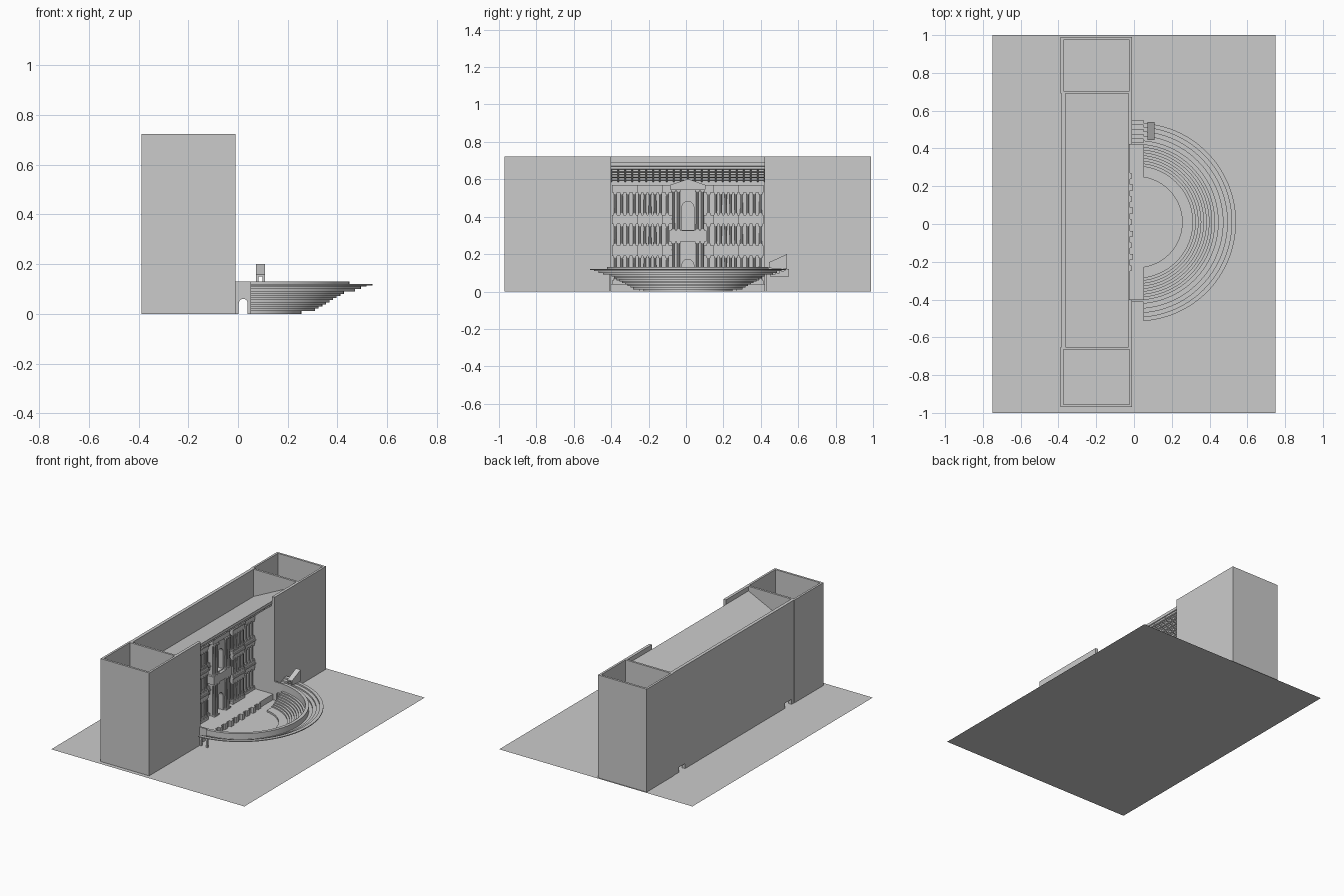
import bpy, bmesh, math
from mathutils import Vector

if "Cube" in bpy.data.objects:
    bpy.data.objects.remove(bpy.data.objects["Cube"])

CY = 0.01  # axis of symmetry of the theatre


def finish(bm, name):
    me = bpy.data.meshes.new(name)
    bm.to_mesh(me)
    bm.free()
    ob = bpy.data.objects.new(name, me)
    bpy.context.collection.objects.link(ob)
    return ob


def add_box(bm, x0, x1, y0, y1, z0, z1):
    vs = bmesh.ops.create_cube(bm, size=1)['verts']
    for v in vs:
        v.co = Vector(((x0 + x1) / 2 + v.co.x * (x1 - x0),
                       (y0 + y1) / 2 + v.co.y * (y1 - y0),
                       (z0 + z1) / 2 + v.co.z * (z1 - z0)))


def boxes(name, items):
    bm = bmesh.new()
    for b in items:
        add_box(bm, *b)
    return finish(bm, name)


def add_prism(bm, pts, vec):
    f = bm.faces.new([bm.verts.new(p) for p in pts])
    r = bmesh.ops.extrude_face_region(bm, geom=[f])
    bmesh.ops.translate(bm, vec=vec, verts=[g for g in r['geom'] if isinstance(g, bmesh.types.BMVert)])
    bmesh.ops.recalc_face_normals(bm, faces=bm.faces)


def add_column(bm, x, y, z0, z1, r=0.007):
    # plinth, shaft, capital
    add_box(bm, x - r * 1.4, x + r * 1.4, y - r * 1.4, y + r * 1.4, z0, z0 + 0.01)
    add_box(bm, x - r * 1.4, x + r * 1.4, y - r * 1.4, y + r * 1.4, z1 - 0.012, z1)
    vs = bmesh.ops.create_cone(bm, segments=10, radius1=r, radius2=r * 0.88, depth=z1 - z0 - 0.02)['verts']
    bmesh.ops.translate(bm, verts=vs, vec=(x, y, (z0 + z1) / 2))


# ground sheet
bm = bmesh.new()
bm.faces.new([bm.verts.new(p) for p in ((-.75, -1, 0), (.75, -1, 0), (.75, 1, 0), (-.75, 1, 0))])
finish(bm, "ground")

# open-topped side towers
H = 0.722
for name, y0, y1 in (("tower_south", -.97, -.65), ("tower_north", .69, .99)):
    t = .015
    boxes(name, [(-.388, -.388 + t, y0, y1, 0, H), (-.01 - t, -.01, y0, y1, 0, H),
                 (-.388 + t, -.01 - t, y0, y0 + t, 0, H), (-.388 + t, -.01 - t, y1 - t, y1, 0, H)])

# back wall with two small doorways
boxes("back_wall", [(-.385, -.362, -.65, .69, .035, H), (-.385, -.362, -.65, -.62, 0, .035),
                    (-.385, -.362, -.55, .56, 0, .035), (-.385, -.362, .63, .69, 0, .035)])

# front wing walls and their returns beside the stage
boxes("wing_walls", [(-.03, -.01, -.65, -.4, 0, H), (-.03, -.01, .42, .69, 0, H),
                     (-.2, -.03, -.415, -.4, 0, .575), (-.2, -.03, .42, .435, 0, .575)])
bm = bmesh.new()
for y in (-.415, .42):
    add_prism(bm, [(-.2, y, .575), (-.03, y, .575), (-.03, y, .67), (-.2, y, .588)], (0, .015, 0))
finish(bm, "return_wall_tops")

# roof sloping down to the back, coffered underneath
SL = .48
def roof_z(x):
    return .67 + (x + .03) * SL
bm = bmesh.new()
a, b = -.362, -.03
add_prism(bm, [(a, -.65, roof_z(a)), (b, -.65, roof_z(b)), (b, -.65, roof_z(b) + .02), (a, -.65, roof_z(a) + .02)],
          (0, 1.34, 0))
finish(bm, "roof")
bm = bmesh.new()
def rib(xa, xb, y0, y1, d=.012):
    add_prism(bm, [(xa, y0, roof_z(xa)), (xb, y0, roof_z(xb)), (xb, y0, roof_z(xb) - d), (xa, y0, roof_z(xa) - d)],
              (0, y1 - y0, 0))
for i in range(23):
    y = -.4 + .82 * i / 22
    rib(-.19, -.035, y - .004, y + .004)
for i in range(6):
    x = -.19 + .03 * i
    rib(x - .004, x + .004, -.4, .42)
finish(bm, "ceiling_coffers")

# stage platform with niched front
N = 17
items = [(-.2, -.03, -.4, .42, 0, .04), (-.03, -.022, -.4, .42, 0, .04)]
for i in range(N):
    if i % 2 == 0:
        y = -.25 + .52 * i / N
        items.append((-.022, -.006 if i % 4 else -.012, y, y + .52 / N, 0, .04))
boxes("stage", items)

# stage back wall
boxes("scene_wall", [(-.2, -.18, -.4, .42, 0, .585)])

# three storeys of columns and broken entablatures
tiers = [(.04, .19, .228), (.228, .36, .392), (.392, .53, .57)]
bays = [(.085, .135, -.165), (.135, .27, -.14), (.27, .405, -.158)]
cols, ents, pil = bmesh.new(), bmesh.new(), bmesh.new()
for z0, zc, z1 in tiers:
    for s in (-1, 1):
        for k, (d0, d1, xf) in enumerate(bays):
            ya, yb = sorted((CY + s * d0, CY + s * d1))
            add_box(ents, -.18, xf, ya, yb, zc, z1 - .01)
            add_box(ents, -.18, xf + .006, ya, yb, z1 - .01, z1)
            add_box(ents, -.18, xf, ya, yb, z0, z0 + .018)
            n = (1, 5, 4)[k]
            for j in range(n):
                y = CY + s * (d0 + (d1 - d0) * (j + .5) / n)
                add_column(cols, xf - .011, y, z0 + .018, zc)
                add_box(pil, -.18, -.174, y - .007, y + .007, z0 + .018, zc)
finish(cols, "columns")
finish(ents, "entablatures")
finish(pil, "pilasters")

# central bay: doorway, balcony, arched niche and gable
def arch_panel(name, y0, y1, z0, z1, hw, zb, zs, xa, xb, cy=CY):
    """Wall panel in the YZ plane with an arched opening."""
    bm = bmesh.new()
    arc = [(cy + hw * math.cos(t), zs + hw * math.sin(t)) for t in [math.pi * i / 12 for i in range(13)]]
    path = [(y1, zb), (y1, z1), (y0, z1), (y0, zb), (cy - hw, zb)] + arc[::-1] + [(cy + hw, zb)]
    add_prism(bm, [(xa, p[0], p[1]) for p in path], (xb - xa, 0, 0))
    if zb > z0:
        add_box(bm, xa, xb, y0, y1, z0, zb)
    return finish(bm, name)

arch_panel("central_niche", CY - .085, CY + .085, .325, .545, .032, .33, .45, -.18, -.145)
arch_panel("central_door", CY - .085, CY + .085, .04, .27, .032, .04, .14, -.18, -.145)
boxes("central_balcony", [(-.18, -.125, CY - .1, CY + .1, .268, .325)])
bm = bmesh.new()
add_prism(bm, [(-.18, CY - .095, .545), (-.18, CY + .095, .545), (-.18, CY + .095, .57), (-.18, CY, .602),
               (-.18, CY - .095, .57)], (.045, 0, 0))
finish(bm, "central_gable")
bm = bmesh.new()
for s in (-1, 1):
    for d in (.05, .078):
        add_column(bm, -.136, CY + s * d, .325, .545, .008)
        add_column(bm, -.136, CY + s * d, .04, .268, .008)
finish(bm, "central_columns")

# seating bowl: stepped profile swept round, then trimmed straight
CX = .015
prof = [(.24, 0), (.24, .012), (.295, .012)]
r, z = .295, .012
for i in range(8):
    z += .0085
    prof.append((r, z))
    r += .0145
    prof.append((r, z))
prof += [(r, .13), (r + .022, .13), (r + .022, .09)]
r, z = r + .022, .09
for i in range(4):
    r += .023
    prof.append((r, z))
    if i < 3:
        z += .01
        prof.append((r, z))
prof.append((r, z - .006))
bm = bmesh.new()
vs = [bm.verts.new((CX, CY - p, q)) for p, q in prof]
es = [bm.edges.new(e) for e in zip(vs, vs[1:])]
bmesh.ops.spin(bm, geom=vs + es, cent=(CX, CY, 0), axis=(0, 0, 1), angle=math.pi, steps=64)
bmesh.ops.bisect_plane(bm, geom=bm.verts[:] + bm.edges[:] + bm.faces[:], plane_co=(.05, 0, 0),
                       plane_no=(1, 0, 0), clear_inner=True)
bmesh.ops.recalc_face_normals(bm, faces=bm.faces)
seats = finish(bm, "seating")
bpy.context.view_layer.objects.active = seats
seats.select_set(True)
bpy.ops.object.shade_smooth_by_angle(angle=math.radians(30))

# arched entrance walls between seats and stage
for name, y0, y1 in (("entrance_south", -.412, -.4), ("entrance_north", .42, .432)):
    ob = arch_panel(name, -.01, .052, 0, .13, .018, 0, .042, y0, y1, cy=.021)
    for v in ob.data.vertices:
        v.co.x, v.co.y = v.co.y, v.co.x
    ob.data.flip_normals()

# upper terrace carried on to the north wing
boxes("north_terrace", [(-.01, .05, .45 + .025 * i, .475 + .025 * i, .08, .09 + .01 * i) for i in range(4)])

# sloping stair hood on the upper seats
bm = bmesh.new()
for x in (.072, .098):
    add_prism(bm, [(x, .445, .125), (x, .54, .12), (x, .54, .2), (x, .445, .155)], (.01, 0, 0))
add_prism(bm, [(.072, .445, .15), (.072, .54, .193), (.072, .54, .2), (.072, .445, .157)], (.036, 0, 0))
finish(bm, "stair_hood")
